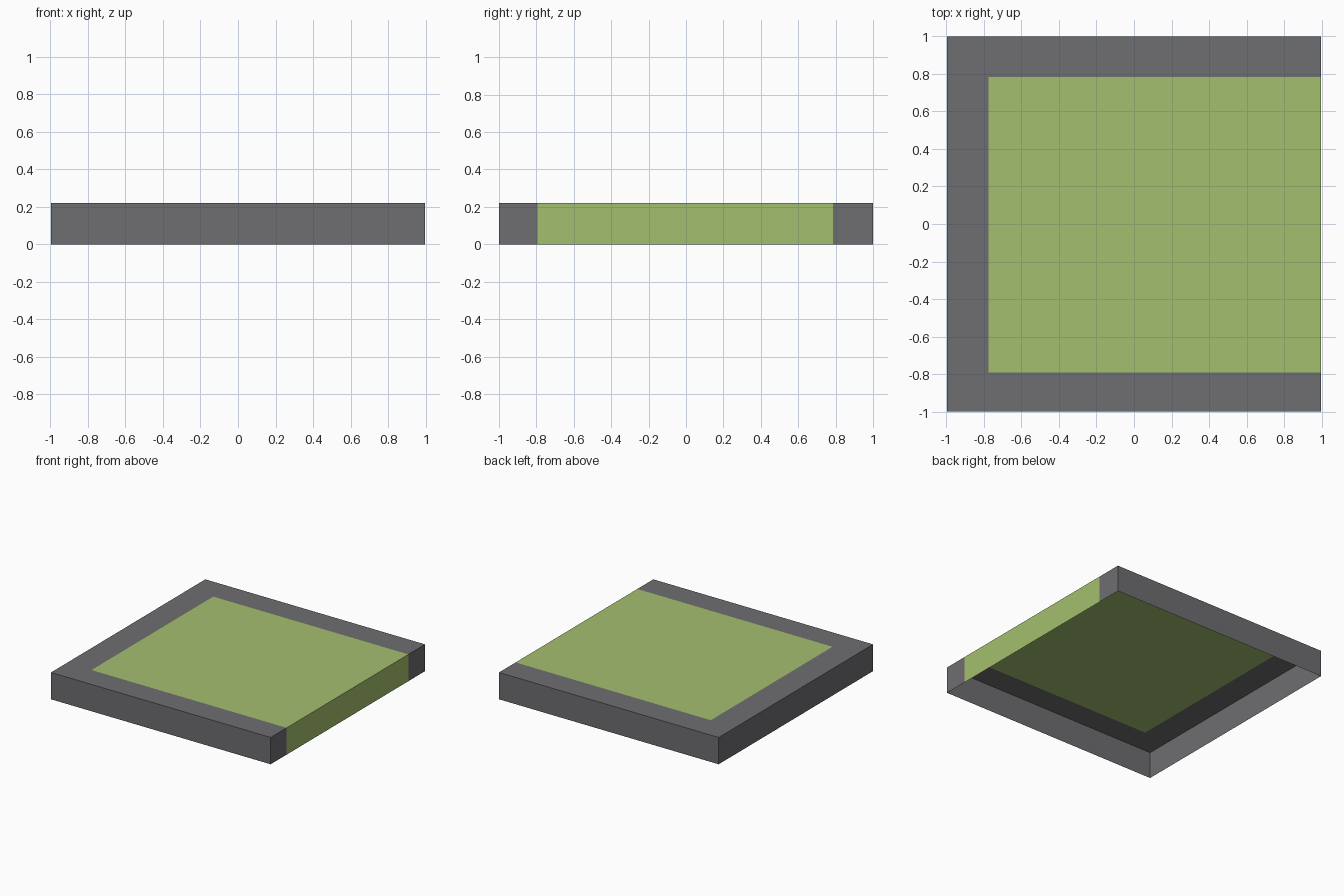
import bpy, bmesh
from mathutils import Vector

if "Cube" in bpy.data.objects:
    bpy.data.objects.remove(bpy.data.objects["Cube"])

HX, HY, H = 0.997, 1.0, 0.22                # half sizes and height
X_IN, Y_LO, Y_HI = -0.775, -0.793, 0.785    # bounds of the green field


def material(name, rgb):
    m = bpy.data.materials.new(name)
    m.diffuse_color = (*rgb, 1)
    m.use_nodes = True
    m.node_tree.nodes["Principled BSDF"].inputs["Base Color"].default_value = m.diffuse_color
    return m


# Hollow slab: thin-walled box, open underneath
bm = bmesh.new()
bmesh.ops.create_cube(bm, size=1)
for v in bm.verts:
    v.co = Vector((v.co.x * 2 * HX, v.co.y * 2 * HY, (v.co.z + 0.5) * H))
bm.normal_update()
bottom = [f for f in bm.faces if f.normal.z < -0.5]
bmesh.ops.delete(bm, geom=bottom, context='FACES')

# Cut the border lines
for co, no in (((X_IN, 0, 0), (1, 0, 0)),
               ((0, Y_LO, 0), (0, 1, 0)),
               ((0, Y_HI, 0), (0, 1, 0))):
    geom = bm.verts[:] + bm.edges[:] + bm.faces[:]
    bmesh.ops.bisect_plane(bm, geom=geom, plane_co=co, plane_no=no)

# Green field on top, running down over the right-hand side
bm.normal_update()
for f in bm.faces:
    c = f.calc_center_median()
    f.material_index = int(c.x > X_IN and Y_LO < c.y < Y_HI)

mesh = bpy.data.meshes.new("bordered_slab")
bm.to_mesh(mesh)
bm.free()
mesh.materials.append(material("grey border", (0.156, 0.153, 0.165)))
mesh.materials.append(material("grass green", (0.371, 0.521, 0.156)))
slab = bpy.data.objects.new("bordered_slab", mesh)
bpy.context.collection.objects.link(slab)
